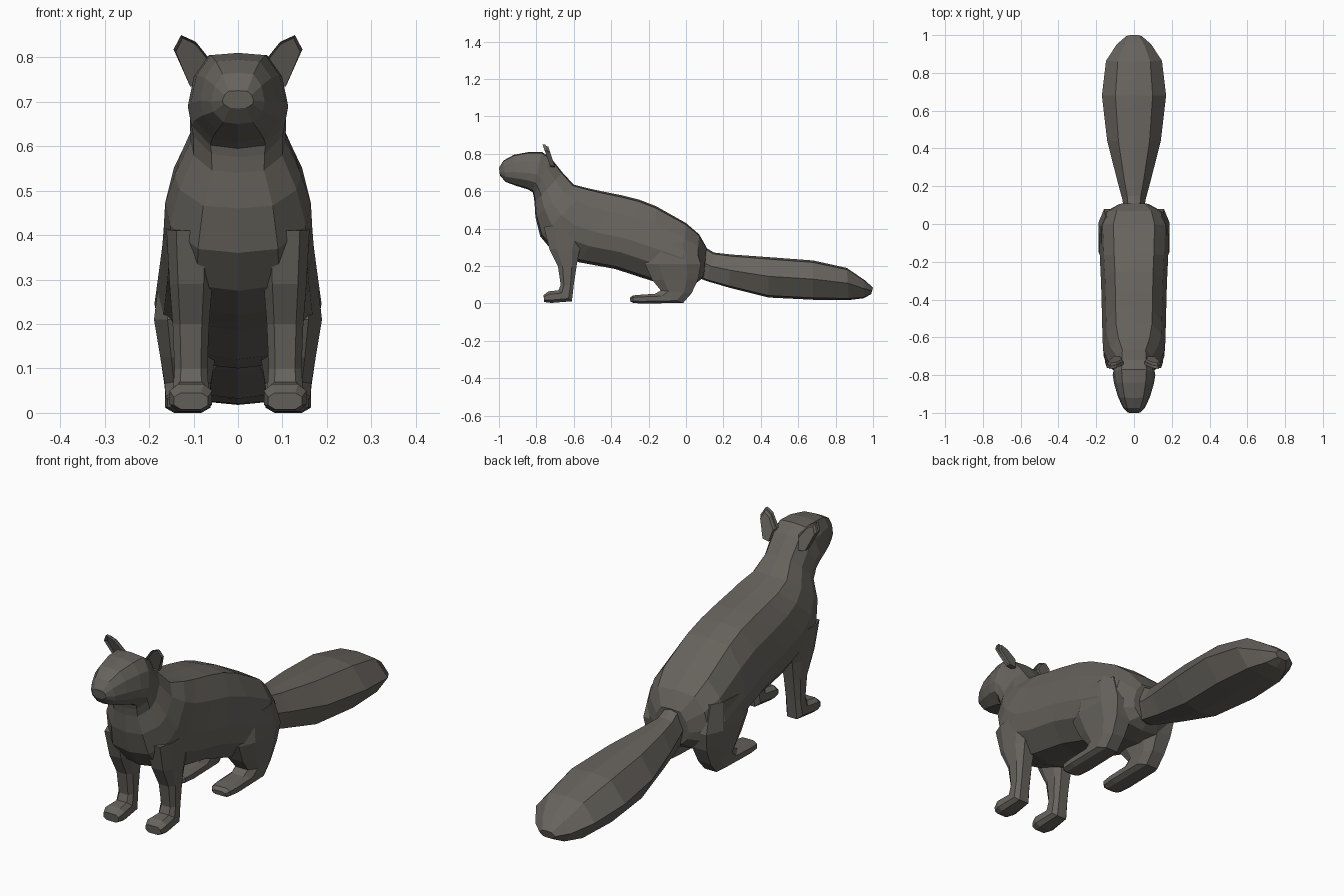
import bpy, bmesh
from mathutils import Vector

fur = bpy.data.materials.new("dark grey brown fur")
fur.diffuse_color = (0.135, 0.125, 0.11, 1)

# half cross-sections (width fraction, height fraction), mirrored into closed rings
BODY = [(0, 1), (0.58, 0.95), (0.88, 0.5), (1, -0.12), (0.93, -0.52), (0.55, -0.93), (0, -1)]
TAIL = [(0, 1), (0.58, 0.9), (1, 0.05), (0.6, -0.9), (0, -1)]
LEG = [(0.6, 1), (1, 0.5), (1, -0.5), (0.6, -1)]


def finish(bm, name, mirror):
    bmesh.ops.recalc_face_normals(bm, faces=bm.faces)
    me = bpy.data.meshes.new(name)
    bm.to_mesh(me)
    bm.free()
    me.materials.append(fur)
    ob = bpy.data.objects.new(name, me)
    bpy.context.collection.objects.link(ob)
    if mirror:
        m = ob.modifiers.new("mirror", 'MIRROR')
        m.use_mirror_merge = False
    return ob


def loft(name, half, rings, x=0.0, mirror=False):
    """Skin rings given as (top y, top z, bottom y, bottom z, half width)."""
    profile = half + [(-a, b) for a, b in reversed(half) if a > 0]
    bm = bmesh.new()
    loops = []
    for ty, tz, by, bz, w in rings:
        c = Vector((x, (ty + by) / 2, (tz + bz) / 2))
        up = Vector((0, (ty - by) / 2, (tz - bz) / 2))
        loops.append([bm.verts.new(c + up * b + Vector((w * a, 0, 0))) for a, b in profile])
    n = len(profile)
    for p, q in zip(loops, loops[1:]):
        for i in range(n):
            j = (i + 1) % n
            bm.faces.new((p[i], p[j], q[j], q[i]))
    bm.faces.new(loops[0])
    bm.faces.new(loops[-1])
    return finish(bm, name, mirror)


# head, neck and torso as one skin from nose to rump
loft("head_and_body", BODY, [
    (-1.00, 0.725, -0.995, 0.685, 0.035),
    (-0.975, 0.765, -0.965, 0.65, 0.06),
    (-0.92, 0.795, -0.91, 0.63, 0.085),
    (-0.84, 0.81, -0.845, 0.61, 0.106),
    (-0.77, 0.81, -0.82, 0.595, 0.113),
    (-0.72, 0.775, -0.815, 0.575, 0.108),
    (-0.66, 0.70, -0.81, 0.54, 0.107),
    (-0.60, 0.635, -0.805, 0.46, 0.142),
    (-0.52, 0.615, -0.78, 0.36, 0.164),
    (-0.45, 0.60, -0.71, 0.275, 0.167),
    (-0.35, 0.58, -0.57, 0.22, 0.17),
    (-0.25, 0.555, -0.38, 0.185, 0.174),
    (-0.16, 0.52, -0.18, 0.12, 0.181),
    (0.00, 0.43, -0.03, 0.10, 0.188),
    (0.07, 0.37, 0.055, 0.11, 0.158),
    (0.11, 0.30, 0.095, 0.14, 0.085),
])

# bushy tail
loft("tail", TAIL, [
    (0.07, 0.32, 0.06, 0.14, 0.05),
    (0.15, 0.272, 0.11, 0.12, 0.062),
    (0.24, 0.262, 0.23, 0.085, 0.09),
    (0.44, 0.248, 0.44, 0.032, 0.142),
    (0.68, 0.23, 0.68, 0.02, 0.17),
    (0.86, 0.19, 0.87, 0.018, 0.148),
    (0.955, 0.125, 0.95, 0.028, 0.09),
    (1.00, 0.085, 0.99, 0.05, 0.04),
])

# front legs: rings run down the leg, then forward along the paw
loft("front_leg", LEG, [
    (-0.76, 0.41, -0.52, 0.42, 0.055),
    (-0.73, 0.29, -0.57, 0.28, 0.048),
    (-0.685, 0.20, -0.585, 0.20, 0.041),
    (-0.67, 0.10, -0.60, 0.10, 0.037),
    (-0.682, 0.07, -0.61, 0.012, 0.04),
    (-0.735, 0.065, -0.72, 0.003, 0.048),
    (-0.762, 0.045, -0.758, 0.008, 0.038),
], x=0.106, mirror=True)

# hind legs: haunch, hock and long paw
loft("hind_leg", LEG, [
    (-0.19, 0.32, 0.04, 0.33, 0.062),
    (-0.22, 0.21, 0.08, 0.21, 0.076),
    (-0.18, 0.125, 0.065, 0.13, 0.062),
    (-0.135, 0.07, 0.03, 0.055, 0.052),
    (-0.165, 0.052, -0.015, 0.003, 0.05),
    (-0.24, 0.047, -0.22, 0.0, 0.051),
    (-0.285, 0.043, -0.28, 0.002, 0.046),
    (-0.30, 0.03, -0.297, 0.01, 0.032),
], x=0.113, mirror=True)

# ears: cupped plates leaning outwards
outline = [(0.055, 0.785), (0.095, 0.835), (0.128, 0.85), (0.145, 0.818), (0.108, 0.735), (0.07, 0.73)]
bm = bmesh.new()
front = [bm.verts.new((x, -0.725 - 0.35 * (z - 0.73), z)) for x, z in outline]
back = [bm.verts.new((0.1 + (x - 0.1) * 0.8, -0.70 - 0.3 * (z - 0.73), 0.73 + (z - 0.73) * 0.9))
        for x, z in outline]
for i in range(len(outline)):
    j = (i + 1) % len(outline)
    bm.faces.new((front[i], front[j], back[j], back[i]))
bm.faces.new(back)
cup = bm.faces.new(front)
bmesh.ops.inset_individual(bm, faces=[cup], thickness=0.01)
bmesh.ops.translate(bm, verts=cup.verts, vec=(0, 0.015, 0))
finish(bm, "ear", True)
